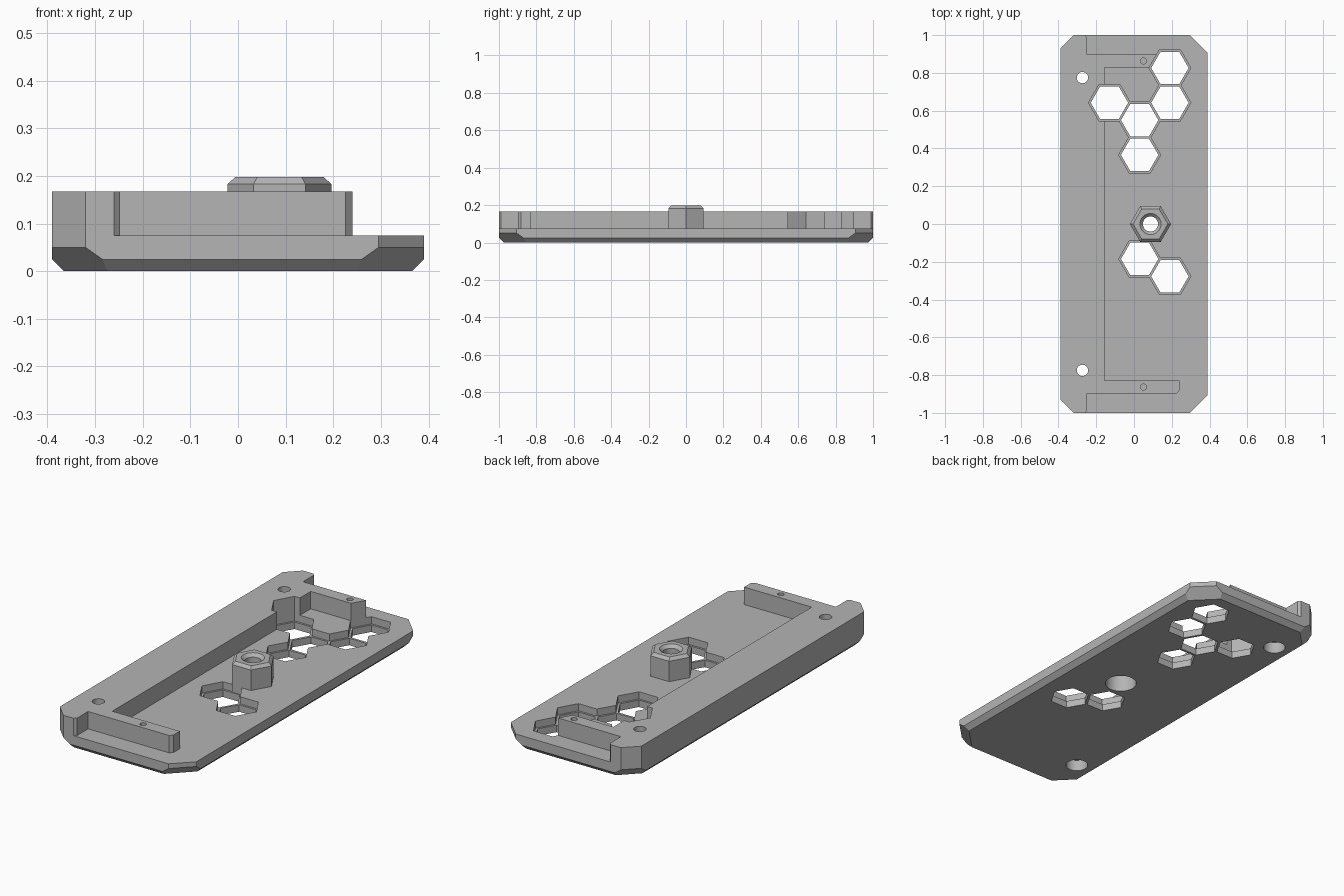
import bpy, bmesh
from math import cos, sin, pi
from mathutils import Vector

cube = bpy.data.objects.get("Cube")
if cube:
    bpy.data.objects.remove(cube, do_unlink=True)

grey = bpy.data.materials.new("plain grey")
grey.use_nodes = True
grey.diffuse_color = (0.46, 0.46, 0.46, 1)
grey.node_tree.nodes["Principled BSDF"].inputs["Base Color"].default_value = grey.diffuse_color


def make(name, bm):
    bmesh.ops.recalc_face_normals(bm, faces=bm.faces)
    mesh = bpy.data.meshes.new(name)
    bm.to_mesh(mesh)
    bm.free()
    mesh.materials.append(grey)
    obj = bpy.data.objects.new(name, mesh)
    bpy.context.collection.objects.link(obj)
    return obj


def prism(name, points, z0, z1):
    bm = bmesh.new()
    face = bm.faces.new([bm.verts.new((x, y, z0)) for x, y in points])
    top = bmesh.ops.extrude_face_region(bm, geom=[face])["geom"]
    bmesh.ops.translate(bm, vec=(0, 0, z1 - z0),
                        verts=[v for v in top if isinstance(v, bmesh.types.BMVert)])
    return make(name, bm)


def stack(name, x, y, sides, rings):
    """Regular column lofted through (radius, z) rings."""
    bm = bmesh.new()
    loops = [[bm.verts.new((x + r * cos(2 * pi * i / sides), y + r * sin(2 * pi * i / sides), z))
              for i in range(sides)] for r, z in rings]
    for a, b in zip(loops, loops[1:]):
        for i in range(sides):
            j = (i + 1) % sides
            bm.faces.new((a[i], a[j], b[j], b[i]))
    bm.faces.new(loops[0])
    bm.faces.new(loops[-1])
    return make(name, bm)


def combine(target, other, operation):
    mod = target.modifiers.new(operation.lower(), 'BOOLEAN')
    mod.operation = operation
    mod.solver = 'EXACT'
    mod.object = other
    bpy.context.view_layer.objects.active = target
    bpy.ops.object.modifier_apply(modifier=mod.name)
    bpy.data.objects.remove(other, do_unlink=True)


# Body block with clipped corners and chamfered underside
W, L, H = 0.39, 1.0, 0.167
bm = bmesh.new()
bmesh.ops.create_cube(bm, size=1)
for v in bm.verts:
    v.co = (v.co.x * 2 * W, v.co.y * 2 * L, (v.co.z + 0.5) * H)


def clip(point, normal):
    bmesh.ops.bisect_plane(bm, geom=bm.verts[:] + bm.edges[:] + bm.faces[:],
                           plane_co=point, plane_no=normal, clear_outer=True)
    bmesh.ops.holes_fill(bm, edges=[e for e in bm.edges if e.is_boundary])


for sx, cut in ((-1, 0.07), (1, 0.095)):
    for sy in (-1, 1):
        corner = Vector((sx * (W - cut), sy * L, 0.05))
        clip(corner, Vector((sx, sy, 0)))
        clip(corner, Vector((sx, sy, 0)).normalized() + Vector((0, 0, -1)))
for s in (-1, 1):
    clip((s * W, 0, 0.025), (s, 0, -1))
    clip((0, s * L, 0.025), (0, s, -1))
body = make("base_plate", bm)

# Lower the deck, leaving the side rail and its two end arms
half = [(-0.155, 0.828), (0.24, 0.828), (0.24, 0.882), (0.226, 0.897), (-0.248, 0.897),
        (-0.248, 0.988), (-0.26, 1.0), (-0.26, 1.1), (0.5, 1.1)]
outline = half + [(x, -y) for x, y in reversed(half)]
combine(body, prism("deck_cutter", outline, 0.075, 0.3), 'DIFFERENCE')

# Honeycomb pockets with a ledge around each through opening
cells = [(-0.13, 0.642), (0.03, 0.55), (0.03, 0.366), (0.19, 0.642),
         (0.19, 0.826), (0.03, -0.185), (0.19, -0.277)]
for x, y in cells:
    combine(body, stack("pocket_cutter", x, y, 6, [(0.111, 0.037), (0.111, 0.3)]), 'DIFFERENCE')
for x, y in cells:
    combine(body, stack("cell_cutter", x, y, 6, [(0.099, -0.1), (0.099, 0.3)]), 'DIFFERENCE')

# Hexagonal post with chamfered top and stepped bore
PX = 0.087
combine(body, stack("post", PX, 0, 6, [(0.109, 0.02), (0.109, 0.183), (0.092, 0.198)]), 'UNION')
combine(body, stack("post_bore", PX, 0, 32, [(0.078, -0.1), (0.078, 0.12), (0.04, 0.12),
                                             (0.04, 0.182), (0.056, 0.198), (0.058, 0.3)]), 'DIFFERENCE')

# Counterbored screw holes in the rail, blind pin holes in the arms
for s in (-1, 1):
    combine(body, stack("screw_hole", -0.273, s * 0.775, 32, [(0.055, -0.1), (0.055, 0.06),
                                                              (0.03, 0.06), (0.03, 0.3)]), 'DIFFERENCE')
    combine(body, stack("pin_hole", 0.05, s * 0.863, 20, [(0.016, 0.09), (0.016, 0.3)]), 'DIFFERENCE')

bpy.ops.object.select_all(action='DESELECT')
body.select_set(True)
bpy.context.view_layer.objects.active = body
bpy.ops.object.shade_smooth_by_angle(angle=pi / 6)
